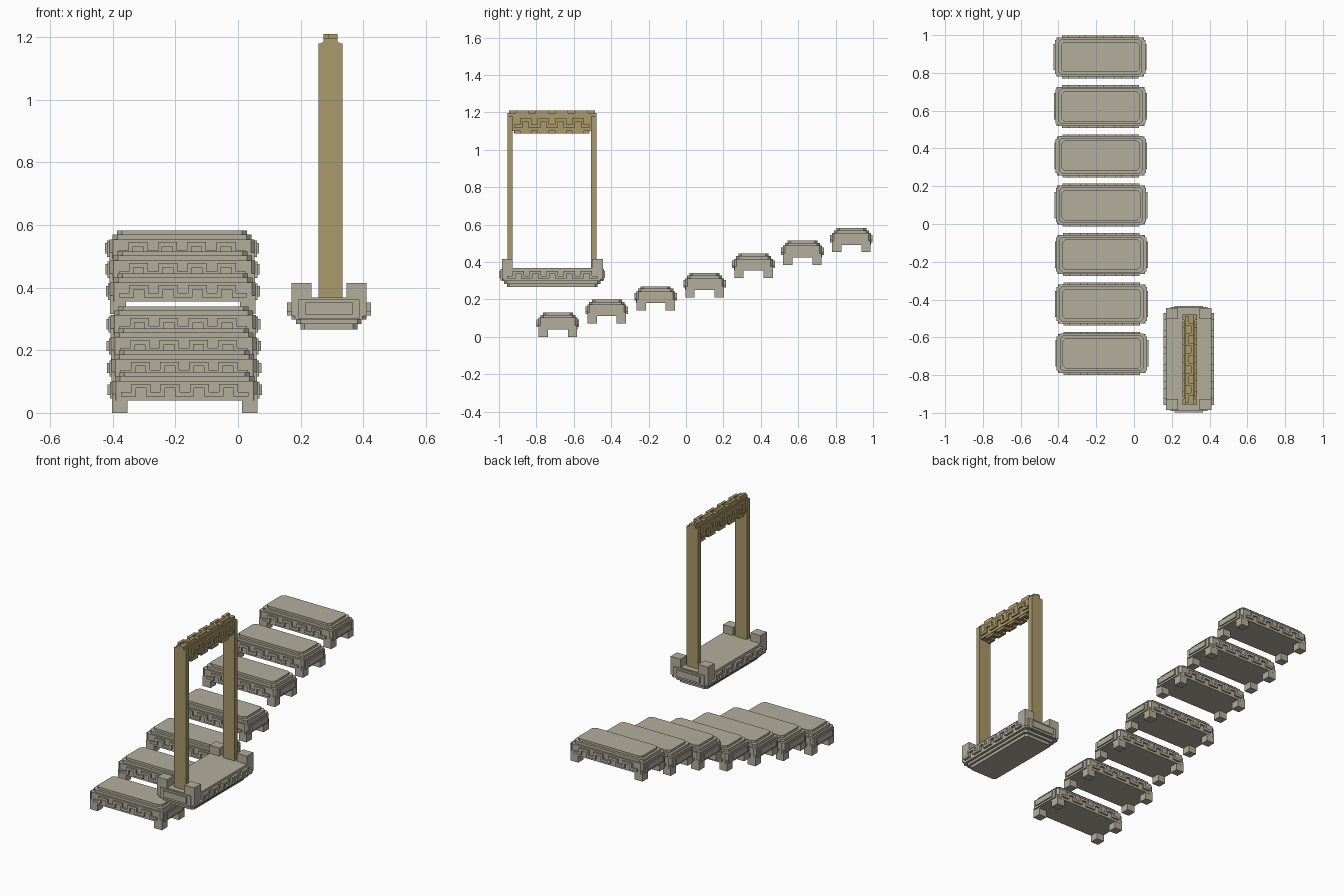
import bpy, bmesh
from mathutils import Matrix, Vector

if "Cube" in bpy.data.objects:
    bpy.data.objects.remove(bpy.data.objects["Cube"])


def material(name, rgb):
    m = bpy.data.materials.new(name)
    m.diffuse_color = (*rgb, 1)
    m.use_nodes = True
    m.node_tree.nodes["Principled BSDF"].inputs["Base Color"].default_value = m.diffuse_color
    return m


STONE = material("grey_stone", (0.45, 0.42, 0.335))
WOOD = material("tan_wood", (0.41, 0.32, 0.145))


def box(bm, lo, hi):
    lo, hi = Vector(lo), Vector(hi)
    bmesh.ops.create_cube(bm, size=1, matrix=Matrix.Translation((lo + hi) / 2)
                          @ Matrix.Diagonal((*(hi - lo), 1)))


def slab(bm, hx, hy, z0, z1, cut):
    """Rectangular tier with cut corners, centred on the origin."""
    pts = [(hx, cut - hy), (hx, hy - cut), (hx - cut, hy), (cut - hx, hy),
           (-hx, hy - cut), (-hx, cut - hy), (cut - hx, -hy), (hx - cut, -hy)]
    low = [bm.verts.new((x, y, z0)) for x, y in pts]
    top = [bm.verts.new((x, y, z1)) for x, y in pts]
    bm.faces.new(low[::-1])
    bm.faces.new(top)
    for i in range(8):
        j = (i + 1) % 8
        bm.faces.new((low[i], low[j], top[j], top[i]))


def meander(bm, axes, u0, u1, v0, v1, w0, w1, periods, t):
    """Square-wave ribbon: u = length, v = wave height, w = relief depth."""
    def put(a, b, c, d):
        lo, hi = [0] * 3, [0] * 3
        for axis, p, q in zip(axes, (a, c, min(w0, w1)), (b, d, max(w0, w1))):
            lo[axis], hi[axis] = p, q
        box(bm, lo, hi)
    step = (u1 - u0) / (2 * periods + 1)
    for i in range(2 * periods + 1):
        a = u0 + i * step
        b = a + step
        if i % 2:
            put(a - t / 2, b + t / 2, v1 - t, v1)
        else:
            put(a + t / 2, b - t / 2, v0, v0 + t)
        if i:
            put(a - t / 2, a + t / 2, v0, v1)


def finish(bm, name, mat, loc=(0, 0, 0)):
    me = bpy.data.meshes.new(name)
    bm.to_mesh(me)
    bm.free()
    me.materials.append(mat)
    ob = bpy.data.objects.new(name, me)
    ob.location = loc
    bpy.context.collection.objects.link(ob)
    return ob


# stair block: stepped tiers, four feet, carved sides and ends
bm = bmesh.new()
slab(bm, 0.232, 0.104, 0.04, 0.102, 0.012)
slab(bm, 0.222, 0.094, 0.102, 0.117, 0.016)
slab(bm, 0.208, 0.080, 0.117, 0.13, 0.016)
for s in (-1, 1):
    for r in (-1, 1):
        xs, ys = sorted((s * 0.182, s * 0.232)), sorted((r * 0.053, r * 0.103))
        box(bm, (xs[0], ys[0], 0), (xs[1], ys[1], 0.06))
    meander(bm, (0, 2, 1), -0.21, 0.21, 0.053, 0.093, s * 0.1, s * 0.114, 4, 0.014)
    for d, hy, z0, z1 in ((0.239, 0.09, 0.046, 0.098), (0.246, 0.07, 0.057, 0.09)):
        xs = sorted((s * 0.22, s * d))
        box(bm, (xs[0], -hy, z0), (xs[1], hy, z1))
first = finish(bm, "stair_step_1", STONE, (-0.170, -0.685, 0))

# remaining steps climb towards the back
heights = (0.07, 0.14, 0.21, 0.315, 0.385, 0.452)
for i, z in enumerate(heights, 1):
    ob = bpy.data.objects.new(f"stair_step_{i + 1}", first.data)
    ob.location = (-0.170 - 0.0015 * i, -0.685 + 0.2615 * i, z)
    bpy.context.collection.objects.link(ob)

# floating platform under the gate
bm = bmesh.new()
slab(bm, 0.091, 0.242, 0.266, 0.283, 0.014)
slab(bm, 0.105, 0.257, 0.283, 0.298, 0.014)
slab(bm, 0.120, 0.270, 0.298, 0.368, 0.012)
for s in (-1, 1):
    for r in (-1, 1):
        xs, ys = sorted((s * 0.056, s * 0.120)), sorted((r * 0.212, r * 0.270))
        box(bm, (xs[0], ys[0], 0.31), (xs[1], ys[1], 0.415))
    meander(bm, (1, 2, 0), -0.25, 0.25, 0.311, 0.353, s * 0.115, s * 0.134, 5, 0.014)
    for d, hx, z0, z1 in ((0.276, 0.098, 0.302, 0.362), (0.282, 0.075, 0.314, 0.352)):
        ys = sorted((s * 0.26, s * d))
        box(bm, (-hx, ys[0], z0), (hx, ys[1], z1))
finish(bm, "gate_platform", STONE, (0.29, -0.715, 0))

# two upright gate posts
for s, side in ((-1, "front"), (1, "back")):
    bm = bmesh.new()
    ys = sorted((s * 0.210, s * 0.238))
    box(bm, (-0.038, ys[0], 0.36), (0.038, ys[1], 1.18))
    finish(bm, f"{side}_gate_post", WOOD, (0.295, -0.717, 0))

# carved lintel
bm = bmesh.new()
box(bm, (-0.022, -0.238, 1.10), (0.022, 0.238, 1.197))
for s in (-1, 1):
    xs = sorted((s * 0.02, s * 0.029))
    box(bm, (xs[0], -0.238, 1.102), (xs[1], 0.238, 1.182))
    meander(bm, (1, 2, 0), -0.21, 0.21, 1.118, 1.166, s * 0.025, s * 0.038, 4, 0.016)
meander(bm, (1, 0, 2), -0.238, 0.238, -0.022, 0.022, 1.19, 1.209, 4, 0.016)
meander(bm, (1, 0, 2), -0.21, 0.21, -0.026, 0.026, 1.088, 1.104, 4, 0.016)
finish(bm, "gate_lintel", WOOD, (0.295, -0.717, 0))
